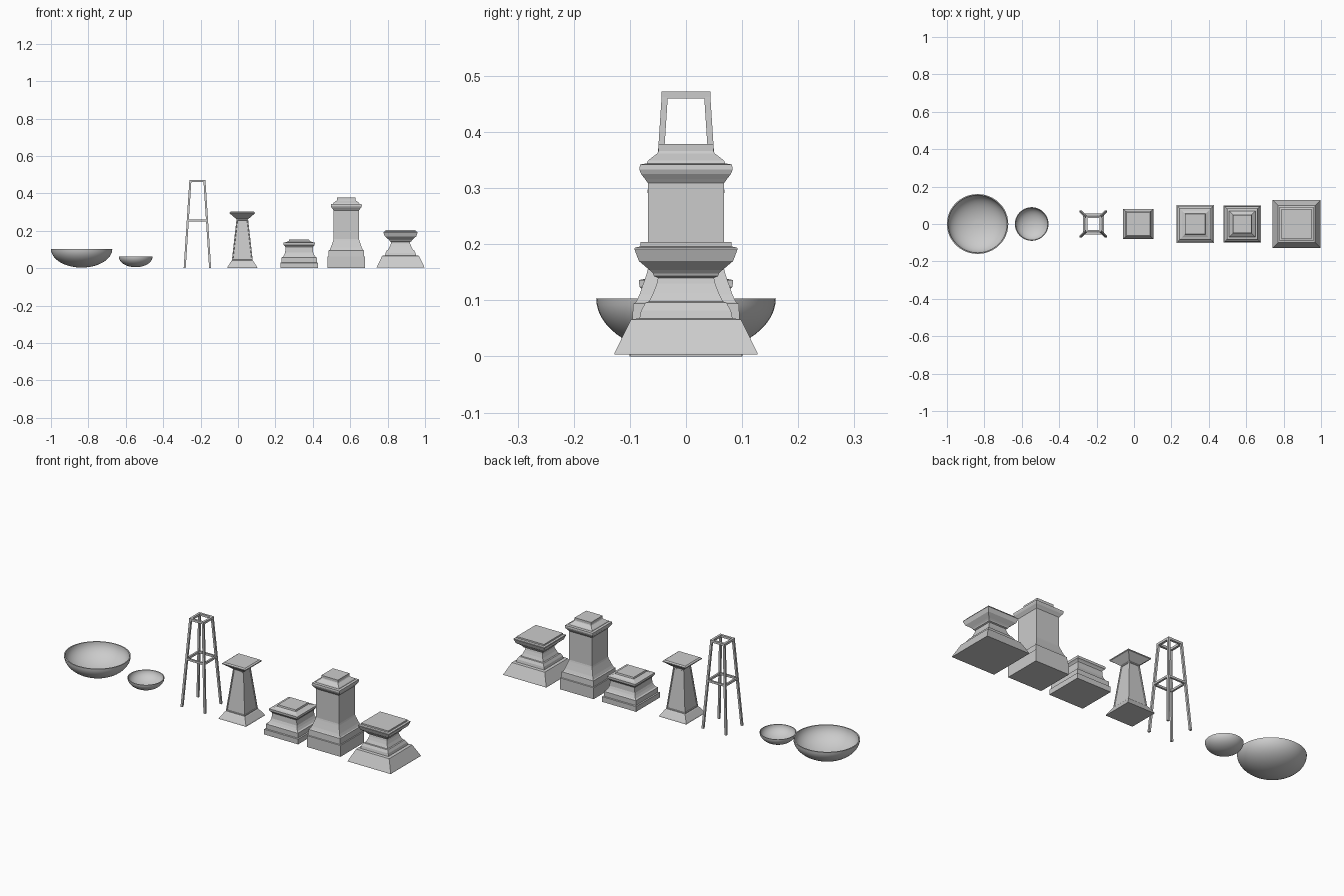
import bpy, bmesh, math

if "Cube" in bpy.data.objects:
    bpy.data.objects.remove(bpy.data.objects["Cube"])

def finish(name, bm, x, angle=30):
    bmesh.ops.recalc_face_normals(bm, faces=bm.faces)
    me = bpy.data.meshes.new(name)
    bm.to_mesh(me)
    bm.free()
    ob = bpy.data.objects.new(name, me)
    bpy.context.collection.objects.link(ob)
    ob.location.x = x
    bpy.ops.object.select_all(action='DESELECT')
    ob.select_set(True)
    bpy.context.view_layer.objects.active = ob
    if angle:
        bpy.ops.object.shade_smooth_by_angle(angle=math.radians(angle))
    return ob

def loft(bm, rings):
    """Skin equal-sized vertex loops and cap both ends."""
    loops = [[bm.verts.new(p) for p in r] for r in rings]
    n = len(loops[0])
    sides = []
    for a, b in zip(loops, loops[1:]):
        sides.append([bm.faces.new((a[i], a[(i + 1) % n], b[(i + 1) % n], b[i])) for i in range(n)])
    bm.faces.new(loops[0])
    bm.faces.new(loops[-1])
    return sides

def square(h, z, cx=0, cy=0):
    return [(cx - h, cy - h, z), (cx + h, cy - h, z), (cx + h, cy + h, z), (cx - h, cy + h, z)]

def pedestal(name, x, profile, panel=None):
    bm = bmesh.new()
    sides = loft(bm, [square(h, z) for h, z in profile])
    if panel is not None:
        bmesh.ops.recalc_face_normals(bm, faces=bm.faces)
        bmesh.ops.inset_individual(bm, faces=sides[panel], thickness=0.007, depth=0)
        bmesh.ops.inset_individual(bm, faces=sides[panel], thickness=0.002, depth=-0.003)
    return finish(name, bm, x, 0)

def bowl(name, x, r, z0, z1, t, sx=1.0):
    bm = bmesh.new()
    n, k, d = 48, 14, z1 - z0
    prof = []
    for i in range(1, k + 1):
        a = math.pi / 2 * i / k
        prof.append((r * math.sin(a), z1 - d * math.cos(a)))
    for i in range(k, 0, -1):
        a = math.pi / 2 * i / k
        prof.append(((r - t) * math.sin(a), z1 - (d - t) * math.cos(a)))
    loft(bm, [[(sx * h * math.cos(2 * math.pi * j / n), h * math.sin(2 * math.pi * j / n), z)
               for j in range(n)] for h, z in prof])
    return finish(name, bm, x, 40)

# Bowls
bowl("large_bowl", -0.836, 0.16, 0.003, 0.103, 0.006, 1.025)
bowl("small_bowl", -0.547, 0.09, 0.005, 0.061, 0.004)

# Open four-legged stand: splayed legs and two square rails
STAND_X = -0.217
bm = bmesh.new()
for sx in (-1, 1):
    for sy in (-1, 1):
        loft(bm, [square(0.0055, 0, sx * 0.068, sy * 0.068),
                  square(0.0055, 0.462, sx * 0.038, sy * 0.038)])
finish("stand_legs", bm, STAND_X, 0)

def rail(name, h, z0, z1, t):
    bm = bmesh.new()
    rings = [square(h, z0), square(h, z1), square(h - t, z1), square(h - t, z0)]
    loops = [[bm.verts.new(p) for p in r] for r in rings]
    for a, b in zip(loops, loops[1:] + loops[:1]):
        for i in range(4):
            bm.faces.new((a[i], a[(i + 1) % 4], b[(i + 1) % 4], b[i]))
    finish(name, bm, STAND_X, 0)

rail("stand_top_rail", 0.0435, 0.460, 0.472, 0.012)
rail("stand_middle_rail", 0.056, 0.249, 0.260, 0.010)

# Tapered pedestal with panelled sides
pedestal("tapered_pedestal", 0.023, [
    (0.081, 0), (0.079, 0.006), (0.060, 0.036), (0.056, 0.040), (0.031, 0.262),
    (0.036, 0.266), (0.064, 0.290), (0.069, 0.292), (0.069, 0.297), (0.062, 0.302)], panel=3)

# Low moulded plinth
pedestal("low_plinth", 0.327, [
    (0.101, 0), (0.101, 0.028), (0.095, 0.030), (0.095, 0.056), (0.087, 0.060),
    (0.080, 0.072), (0.075, 0.084), (0.073, 0.112), (0.077, 0.118), (0.083, 0.124),
    (0.084, 0.136), (0.070, 0.139), (0.055, 0.146), (0.053, 0.154)])

# Tall moulded pedestal
pedestal("tall_pedestal", 0.579, [
    (0.100, 0), (0.100, 0.061), (0.096, 0.063), (0.094, 0.094), (0.089, 0.097),
    (0.083, 0.110), (0.076, 0.130), (0.070, 0.148), (0.068, 0.156), (0.068, 0.309),
    (0.073, 0.316), (0.080, 0.325), (0.083, 0.333), (0.082, 0.342), (0.070, 0.344),
    (0.068, 0.349), (0.051, 0.362), (0.049, 0.366), (0.049, 0.379)])

# Wide pedestal with waisted neck
pedestal("waisted_pedestal", 0.869, [
    (0.128, 0.003), (0.127, 0.007), (0.098, 0.066), (0.083, 0.068), (0.080, 0.082),
    (0.072, 0.096), (0.066, 0.098), (0.058, 0.114), (0.052, 0.130), (0.050, 0.140),
    (0.057, 0.143), (0.059, 0.148), (0.065, 0.154), (0.084, 0.170), (0.092, 0.191),
    (0.091, 0.194), (0.081, 0.196), (0.081, 0.204)])
